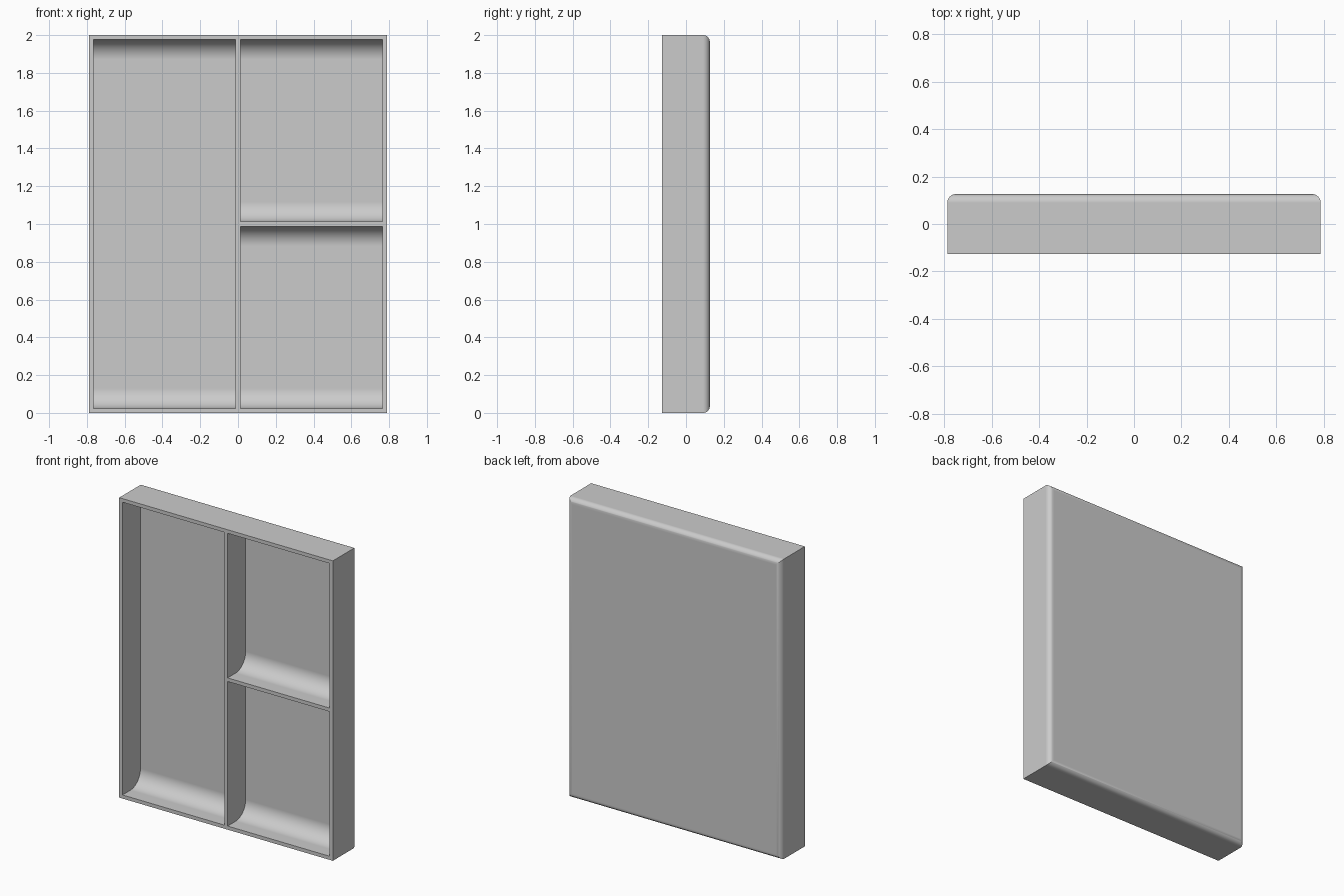
import bpy, bmesh, math

if "Cube" in bpy.data.objects:
    bpy.data.objects.remove(bpy.data.objects["Cube"])

HALF_W, HALF_D, HEIGHT = 0.788, 0.126, 2.0
WALL = 0.024
FLOOR_Y = 0.0635
SCOOP = 0.105      # pocket fillet radius
ROUND = 0.036      # rear edge radius
STEPS = 16
OVERSHOOT = 0.1

grey = bpy.data.materials.new("light_grey")
grey.use_nodes = True
colour = (0.6, 0.6, 0.6, 1)
grey.diffuse_color = colour
grey.node_tree.nodes["Principled BSDF"].inputs["Base Color"].default_value = colour


def outline(front, back, low, high, radius):
    """Points (depth, position) of a slab with rounded rear corners."""
    angles = [math.pi / 2 * i / STEPS for i in range(STEPS + 1)]
    arc = [(back - radius + radius * math.sin(a),
            radius - radius * math.cos(a)) for a in angles]
    points = [(front, low)] + [(y, low + h) for y, h in arc]
    return points + [(y, high - h) for y, h in reversed(arc)] + [(front, high)]


def prism(name, start, end, profile, upright=False):
    """Extrude an outline along x, or along z when upright."""
    bm = bmesh.new()
    place = (lambda y, p: (p, y, start)) if upright else (lambda y, p: (start, y, p))
    shift = (0, 0, end - start) if upright else (end - start, 0, 0)
    face = bm.faces.new([bm.verts.new(place(y, p)) for y, p in profile])
    ext = bmesh.ops.extrude_face_region(bm, geom=[face])
    verts = [v for v in ext["geom"] if isinstance(v, bmesh.types.BMVert)]
    bmesh.ops.translate(bm, verts=verts, vec=shift)
    bmesh.ops.recalc_face_normals(bm, faces=bm.faces)
    mesh = bpy.data.meshes.new(name)
    bm.to_mesh(mesh)
    bm.free()
    mesh.materials.append(grey)
    obj = bpy.data.objects.new(name, mesh)
    bpy.context.collection.objects.link(obj)
    return obj


def pocket(name, x0, x1, z0, z1):
    """Compartment cutter with scooped lower and upper ends."""
    return prism(name, x0, x1,
                 outline(-HALF_D - OVERSHOOT, FLOOR_Y, z0, z1, SCOOP))


def combine(target, tool, operation):
    mod = target.modifiers.new("combine", 'BOOLEAN')
    mod.operation = operation
    mod.solver = 'EXACT'
    mod.object = tool
    bpy.ops.object.modifier_apply(modifier=mod.name)
    bpy.data.objects.remove(tool)


# Tray body: rounded side profile crossed with rounded plan profile
tray = prism("divided_tray", -HALF_W - OVERSHOOT, HALF_W + OVERSHOOT,
             outline(-HALF_D, HALF_D, 0, HEIGHT, ROUND))
plan = prism("plan_shape", -OVERSHOOT, HEIGHT + OVERSHOOT,
             outline(-HALF_D - OVERSHOOT, HALF_D, -HALF_W, HALF_W, ROUND),
             upright=True)
bpy.ops.object.select_all(action='DESELECT')
tray.select_set(True)
bpy.context.view_layer.objects.active = tray
combine(tray, plan, 'INTERSECT')

# Three compartments: one tall, two stacked
side, half = HALF_W - WALL, WALL / 2
mid = HEIGHT / 2
for cutter in (
    pocket("tall_pocket", -side, -half, WALL, HEIGHT - WALL),
    pocket("lower_pocket", half, side, WALL, mid - half),
    pocket("upper_pocket", half, side, mid + half, HEIGHT - WALL),
):
    combine(tray, cutter, 'DIFFERENCE')

# Smooth fillets, crisp rims and flat panels
bpy.ops.object.shade_smooth_by_angle(angle=math.radians(30))
weighted = tray.modifiers.new("flat_panels", 'WEIGHTED_NORMAL')
weighted.keep_sharp = True
